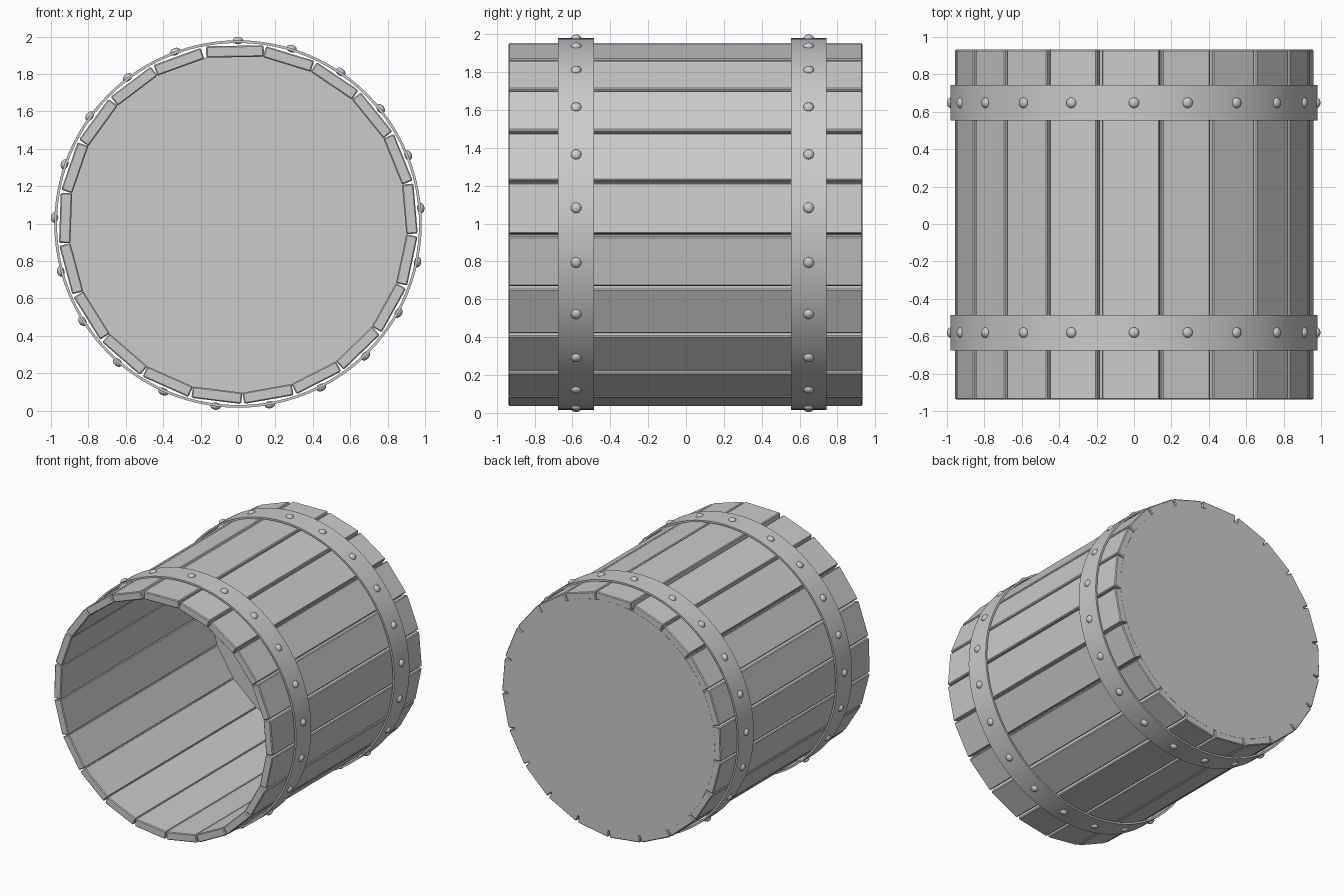
import bpy, bmesh, math
from mathutils import Matrix, Vector

if "Cube" in bpy.data.objects:
    bpy.data.objects.remove(bpy.data.objects["Cube"])

CZ = 0.998                      # height of the barrel axis (runs along y)
STEP = math.radians(17)         # angle between staves
R_IN, R_OUT = 0.892, 0.953
Y0, Y1 = -0.938, 0.932


def new_object(name, bm):
    bmesh.ops.recalc_face_normals(bm, faces=bm.faces)
    me = bpy.data.meshes.new(name)
    bm.to_mesh(me)
    bm.free()
    ob = bpy.data.objects.new(name, me)
    bpy.context.collection.objects.link(ob)
    return ob


def smooth(ob):
    bpy.ops.object.select_all(action='DESELECT')
    ob.select_set(True)
    bpy.context.view_layer.objects.active = ob
    bpy.ops.object.shade_smooth_by_angle(angle=math.radians(35))


def radial(angle, radius, y):
    # local z points outward, local y stays along the barrel
    return (Matrix.Translation((0, y, CZ))
            @ Matrix.Rotation(math.pi / 2 - angle, 4, 'Y')
            @ Matrix.Translation((0, 0, radius)))


# staves: plain planks around the axis, with one wider plank on top
def stave(name, angle, width):
    bm = bmesh.new()
    bmesh.ops.create_cube(bm, size=1)
    bmesh.ops.scale(bm, vec=Vector((width, Y1 - Y0, R_OUT - R_IN)), verts=bm.verts)
    bmesh.ops.bevel(bm, geom=bm.edges[:], offset=0.006, segments=1, affect='EDGES')
    bmesh.ops.transform(bm, matrix=radial(angle, (R_IN + R_OUT) / 2, (Y0 + Y1) / 2),
                        verts=bm.verts)
    new_object(name, bm)


stave("stave_top", math.radians(91), 0.308)
for k in range(1, 21):
    stave(f"stave_{k:02d}", math.pi / 2 - STEP * k, 0.267)

# flat end board closing the back
bm = bmesh.new()
bmesh.ops.create_cone(bm, cap_ends=True, segments=64, radius1=0.906, radius2=0.906,
                      depth=0.012,
                      matrix=Matrix.Translation((0, Y1 - 0.005, CZ))
                      @ Matrix.Rotation(math.pi / 2, 4, 'X'))
new_object("end_board", bm)


# hoops: thin rectangular section spun round the axis
def hoop(name, ya, yb, ri=0.968, ro=0.982, n=96):
    bm = bmesh.new()
    rings = []
    for i in range(n):
        a = 2 * math.pi * i / n
        rings.append([bm.verts.new((r * math.cos(a), y, CZ + r * math.sin(a)))
                      for r, y in ((ri, ya), (ro, ya), (ro, yb), (ri, yb))])
    for i in range(n):
        p, q = rings[i], rings[(i + 1) % n]
        for j in range(4):
            m = (j + 1) % 4
            bm.faces.new((p[j], p[m], q[m], q[j]))
    smooth(new_object(name, bm))


# rivets: flattened domes, one per stave
def rivets(name, y):
    bm = bmesh.new()
    for k in range(21):
        mat = radial(math.pi / 2 - STEP * k, 0.981, y) @ Matrix.Diagonal((1, 1, 0.7, 1))
        bmesh.ops.create_uvsphere(bm, u_segments=16, v_segments=10, radius=0.028, matrix=mat)
    smooth(new_object(name, bm))


for label, ya, yb in (("front", -0.675, -0.486), ("back", 0.554, 0.742)):
    hoop(label + "_hoop", ya, yb)
    rivets(label + "_rivets", (ya + yb) / 2)
